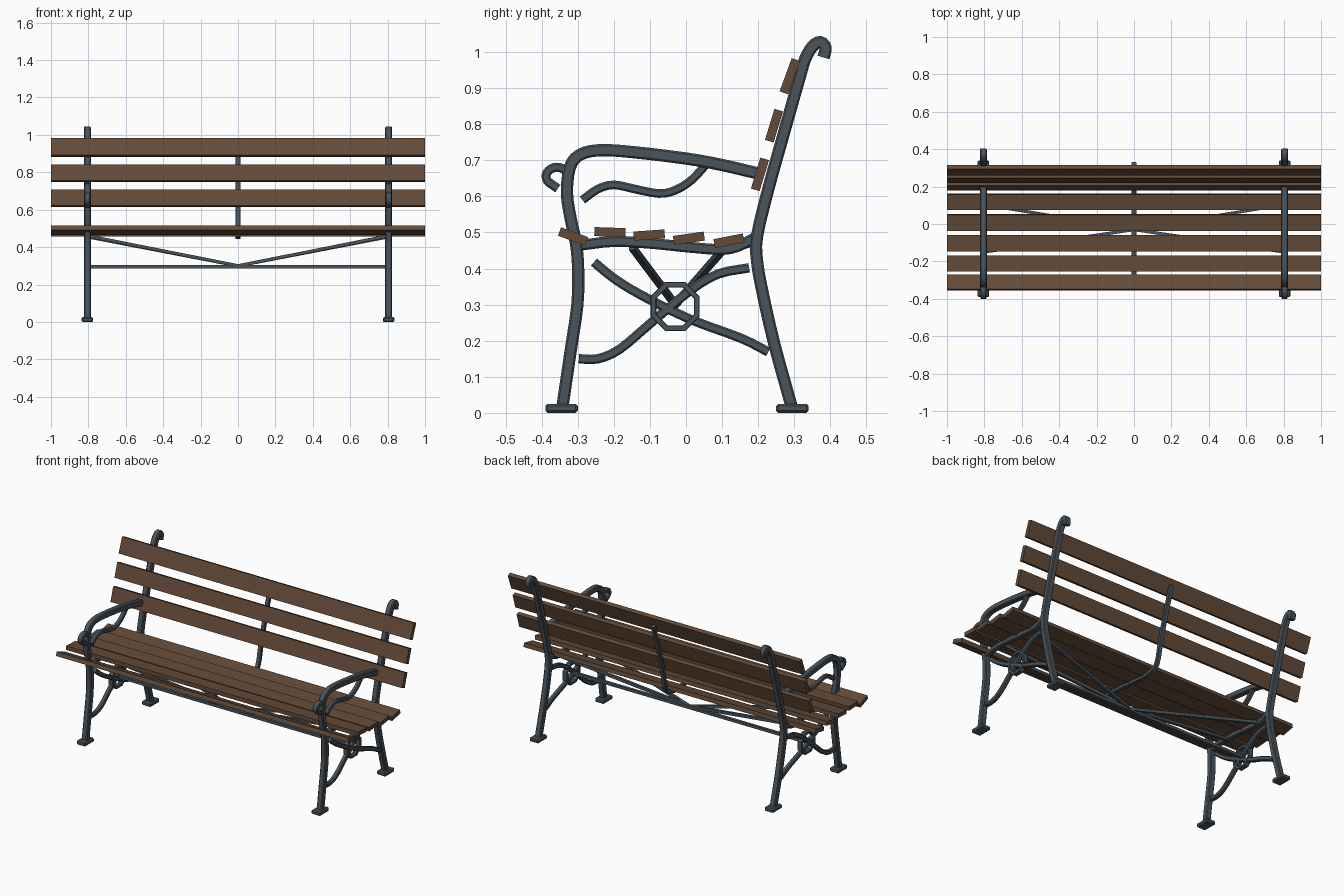
import bpy, bmesh, math
from mathutils import Vector, Matrix

if "Cube" in bpy.data.objects:
    bpy.data.objects.remove(bpy.data.objects["Cube"], do_unlink=True)


def material(name, rgb):
    m = bpy.data.materials.new(name)
    m.use_nodes = True
    m.diffuse_color = (*rgb, 1)
    m.node_tree.nodes["Principled BSDF"].inputs["Base Color"].default_value = (*rgb, 1)
    return m


WOOD = material("brown wood", (0.125, 0.07, 0.04))
IRON = material("grey iron", (0.07, 0.09, 0.107))


def finish(name, bm, mat):
    bmesh.ops.recalc_face_normals(bm, faces=bm.faces)
    mesh = bpy.data.meshes.new(name)
    bm.to_mesh(mesh)
    bm.free()
    mesh.materials.append(mat)
    ob = bpy.data.objects.new(name, mesh)
    bpy.context.collection.objects.link(ob)
    bpy.ops.object.select_all(action="DESELECT")
    ob.select_set(True)
    bpy.context.view_layer.objects.active = ob
    bpy.ops.object.shade_smooth_by_angle(angle=math.radians(30))
    return ob


def box(name, size, mat, matrix, bevel=0.0):
    bm = bmesh.new()
    bmesh.ops.create_cube(bm, size=1, matrix=Matrix.Diagonal((*size, 1)))
    if bevel:
        bmesh.ops.bevel(bm, geom=bm.edges[:], offset=bevel, segments=1, affect="EDGES")
    bm.transform(matrix)
    return finish(name, bm, mat)


def rod(name, a, b, thick):
    a, b = Vector(a), Vector(b)
    turn = (b - a).to_track_quat("Y", "Z").to_matrix().to_4x4()
    box(name, (thick, (b - a).length, thick), IRON, Matrix.Translation((a + b) / 2) @ turn)


def smooth_path(pts, steps=3):
    """Catmull-Rom curve through the side-profile points."""
    p = [Vector(q) for q in pts]
    p = [2 * p[0] - p[1]] + p + [2 * p[-1] - p[-2]]
    out = []
    for a, b, c, d in zip(p, p[1:], p[2:], p[3:]):
        for i in range(steps):
            t = i / steps
            out.append((2 * b + (c - a) * t + (2 * a - 5 * b + 4 * c - d) * t * t
                        + (3 * b - a - 3 * c + d) * t ** 3) / 2)
    return out + [p[-2]]


def bar(name, path, x, width, depth, closed=False, chamfer=0.005):
    """Sweep a chamfered rectangle along a (y, z) path."""
    w, d, c = width / 2, depth / 2, chamfer
    section = [(-d + c, -w), (d - c, -w), (d, -w + c), (d, w - c),
               (d - c, w), (-d + c, w), (-d, w - c), (-d, -w + c)]
    bm, rings, n = bmesh.new(), [], len(path)
    for i, p in enumerate(path):
        before = path[i - 1] if i or closed else p
        after = path[(i + 1) % n] if i < n - 1 or closed else p
        t = (after - before).normalized()
        rings.append([bm.verts.new((x + sx, p.x - t.y * sw, p.y + t.x * sw))
                      for sx, sw in section])
    pairs = list(zip(rings, rings[1:])) + ([(rings[-1], rings[0])] if closed else [])
    for r, s in pairs:
        for k in range(8):
            m = (k + 1) % 8
            bm.faces.new((r[k], r[m], s[m], s[k]))
    if not closed:
        bm.faces.new(rings[0])
        bm.faces.new(rings[-1])
    return finish(name, bm, IRON)


# Side frame profiles: (points, width, depth)
SEAT_RAIL = [(-0.29, 0.465), (-0.2, 0.475), (-0.1, 0.47), (0, 0.46),
             (0.09, 0.453), (0.14, 0.46), (0.195, 0.488)]
PARTS = {
    "front_leg_and_arm": ([(-0.342, 0.02), (-0.32, 0.17), (-0.301, 0.3), (-0.299, 0.4),
                           (-0.305, 0.47), (-0.32, 0.54), (-0.33, 0.61), (-0.322, 0.68),
                           (-0.295, 0.715), (-0.24, 0.728), (-0.15, 0.723), (0, 0.705),
                           (0.1, 0.687), (0.215, 0.66)], 0.034, 0.036),
    "back_post": ([(0.292, 0.02), (0.245, 0.19), (0.213, 0.33), (0.197, 0.42),
                   (0.197, 0.49), (0.228, 0.62), (0.267, 0.76), (0.315, 0.93),
                   (0.33, 0.98), (0.35, 1.015), (0.372, 1.028), (0.387, 1.012),
                   (0.381, 0.985)], 0.034, 0.036),
    "seat_rail": (SEAT_RAIL, 0.03, 0.03),
    "arm_scroll": ([(-0.325, 0.66), (-0.342, 0.677), (-0.366, 0.68), (-0.386, 0.665),
                    (-0.384, 0.643), (-0.355, 0.622)], 0.025, 0.034),
    "arm_ornament": ([(-0.287, 0.59), (-0.245, 0.62), (-0.2, 0.632), (-0.14, 0.62),
                      (-0.075, 0.608), (-0.03, 0.617), (0.015, 0.645), (0.055, 0.688)],
                     0.024, 0.026),
    "falling_brace": ([(-0.255, 0.418), (-0.2, 0.373), (-0.127, 0.328), (0.01, 0.26),
                       (0.15, 0.208), (0.228, 0.169)], 0.026, 0.026),
    "rising_brace": ([(-0.297, 0.15), (-0.244, 0.15), (-0.183, 0.177), (-0.1, 0.247),
                      (0.01, 0.338), (0.089, 0.385), (0.175, 0.402)], 0.026, 0.026),
}
HUB = Vector((-0.03, 0.295))
SIDE_X = 0.805
octagon = [HUB + 0.065 * Vector((math.cos(a), math.sin(a)))
           for a in (math.pi * (2 * i + 1) / 8 for i in range(8))]

for side, sx in (("left", 1), ("right", -1)):
    x = sx * SIDE_X
    for part, (pts, width, depth) in PARTS.items():
        bar(f"{side}_{part}", smooth_path(pts), x, width, depth)
    bar(f"{side}_brace_ring", octagon, x, 0.017, 0.03, closed=True, chamfer=0.002)
    # Feet
    for end, y in (("front", -0.345), ("back", 0.295)):
        box(f"{side}_{end}_foot", (0.062, 0.09, 0.025), IRON,
            Matrix.Translation((x, y, 0.0125)), bevel=0.006)
    # Diagonal stays meeting in the middle under the seat
    for end, y, z in (("front", -0.15, 0.46), ("back", 0.105, 0.455)):
        rod(f"{side}_{end}_stay", (x, y, z), (0, HUB.x, HUB.y + 0.005), 0.017)

# Cross rod between the side frames
rod("cross_rod", (-SIDE_X, *HUB), (SIDE_X, *HUB), 0.017)

# Bent strap carrying the slats at the middle
strap = [(-0.272, 0.467)] + SEAT_RAIL[1:] + [(0.228, 0.62), (0.267, 0.76), (0.32, 0.93)]
bar("middle_strap", smooth_path(strap), 0, 0.022, 0.025, chamfer=0.003)

# Slats: y, z, tilt in degrees, width
SEAT = [(-0.313, 0.489, -20, 0.08), (-0.211, 0.501, -2, 0.086), (-0.102, 0.493, 4, 0.086),
        (0.008, 0.484, 8, 0.086), (0.119, 0.477, 11, 0.083)]
BACK = [(0.205, 0.661, 73, 0.09), (0.244, 0.796, 73, 0.09), (0.288, 0.933, 70, 0.098)]
for group, slats in (("seat", SEAT), ("back", BACK)):
    for i, (y, z, tilt, width) in enumerate(slats, 1):
        box(f"{group}_slat_{i}", (2, width, 0.025), WOOD,
            Matrix.Translation((0, y, z)) @ Matrix.Rotation(math.radians(tilt), 4, "X"))
